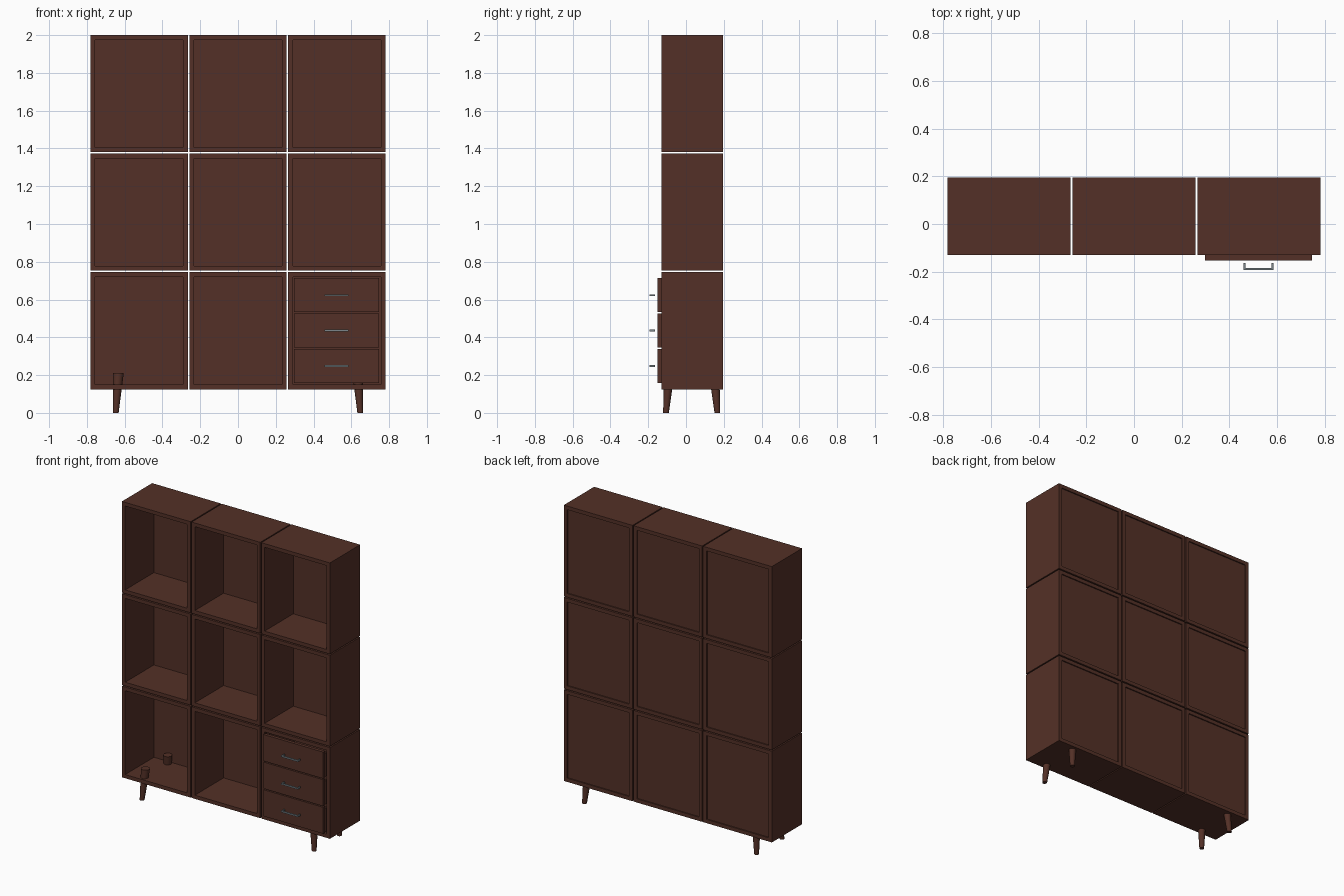
import bpy, bmesh
from mathutils import Vector

cube = bpy.data.objects.get("Cube")
if cube:
    bpy.data.objects.remove(cube, do_unlink=True)


def material(name, rgb):
    mat = bpy.data.materials.new(name)
    mat.use_nodes = True
    mat.diffuse_color = (*rgb, 1)
    mat.node_tree.nodes["Principled BSDF"].inputs["Base Color"].default_value = (*rgb, 1)
    return mat


WOOD = material("dark walnut", (0.088, 0.03, 0.02))
STEEL = material("brushed steel", (0.2, 0.24, 0.26))


def add_box(bm, x, y, z):
    """Add a box given its (low, high) span on each axis."""
    verts = bmesh.ops.create_cube(bm, size=1)["verts"]
    for v in verts:
        v.co = Vector(s[0] if c < 0 else s[1] for c, s in zip(v.co, (x, y, z)))


def finish(bm, name, mat):
    mesh = bpy.data.meshes.new(name)
    bm.to_mesh(mesh)
    bm.free()
    mesh.materials.append(mat)
    obj = bpy.data.objects.new(name, mesh)
    bpy.context.collection.objects.link(obj)
    return obj


FRONT, BACK = -0.13, 0.195
BASE, GAP, WALL = 0.125, 0.008, 0.025
W, H = 0.516, 0.6197


def shelf_cube(name, x0, z0):
    """Open-fronted carcass: rectangular tube with a recessed back panel."""
    x1, z1 = x0 + W, z0 + H
    xi, zi = (x0 + WALL, x1 - WALL), (z0 + WALL, z1 - WALL)
    bm = bmesh.new()

    def ring(xs, zs, y):
        return [bm.verts.new((xs[i], y, zs[j])) for i, j in ((0, 0), (1, 0), (1, 1), (0, 1))]

    rings = [ring((x0, x1), (z0, z1), FRONT), ring((x0, x1), (z0, z1), BACK),
             ring(xi, zi, BACK), ring(xi, zi, FRONT)]
    for a, b in zip(rings, rings[1:] + rings[:1]):
        for i in range(4):
            j = (i + 1) % 4
            bm.faces.new((a[i], a[j], b[j], b[i]))
    bmesh.ops.recalc_face_normals(bm, faces=bm.faces)
    add_box(bm, xi, (0.178, 0.187), zi)
    finish(bm, name, WOOD)


# Three by three grid of cubes
left_edge = -1.5 * W - GAP
for row, level in enumerate(("lower", "middle", "upper")):
    for col, side in enumerate(("right", "centre", "left")):
        shelf_cube(f"{level}_{side}_cube", left_edge + col * (W + GAP), BASE + row * (H + GAP))


def drawer(name, z0, z1):
    """Overlapping front with an open box behind it."""
    bm = bmesh.new()
    add_box(bm, (0.297, 0.747), (-0.152, FRONT), (z0, z1))
    xa, xb, ya, yb, t, top = 0.302, 0.742, FRONT, 0.17, 0.012, z1 - 0.02
    add_box(bm, (xa, xb), (ya, yb), (z0, z0 + t))
    add_box(bm, (xa, xa + t), (ya, yb), (z0 + t, top))
    add_box(bm, (xb - t, xb), (ya, yb), (z0 + t, top))
    add_box(bm, (xa + t, xb - t), (yb - t, yb), (z0 + t, top))
    finish(bm, name, WOOD)


def handle(name, z):
    """Slim bar with two short returns toward the drawer."""
    xa, xb, t = 0.459, 0.585, 0.008
    zs = (z - 0.005, z + 0.005)
    bm = bmesh.new()
    add_box(bm, (xa, xb), (-0.192, -0.184), zs)
    for x in (xa, xb - t):
        add_box(bm, (x, x + t), (-0.184, -0.163), zs)
    finish(bm, name, STEEL)


for i, place in enumerate(("bottom", "middle", "top")):
    z = 0.158 + i * 0.1875
    drawer(f"{place}_drawer", z, z + 0.18)
    handle(f"{place}_drawer_handle", z + 0.09)


def leg(name, sx, sy):
    """Tapered leg splayed outward, passing up through the floor."""
    height = 0.21
    bm = bmesh.new()
    bmesh.ops.create_cone(bm, cap_ends=True, segments=20, radius1=0.015,
                          radius2=0.028, depth=height)
    for v in bm.verts:
        up = v.co.z / height + 0.5
        v.co += Vector((sx * (0.647 - 0.014 * up), 0.03 + sy * (0.136 - 0.017 * up), height / 2))
    obj = finish(bm, name, WOOD)
    bpy.ops.object.select_all(action="DESELECT")
    obj.select_set(True)
    bpy.context.view_layer.objects.active = obj
    bpy.ops.object.shade_smooth_by_angle()


for sx, side in ((-1, "right"), (1, "left")):
    for sy, end in ((-1, "front"), (1, "back")):
        leg(f"{end}_{side}_leg", sx, sy)
